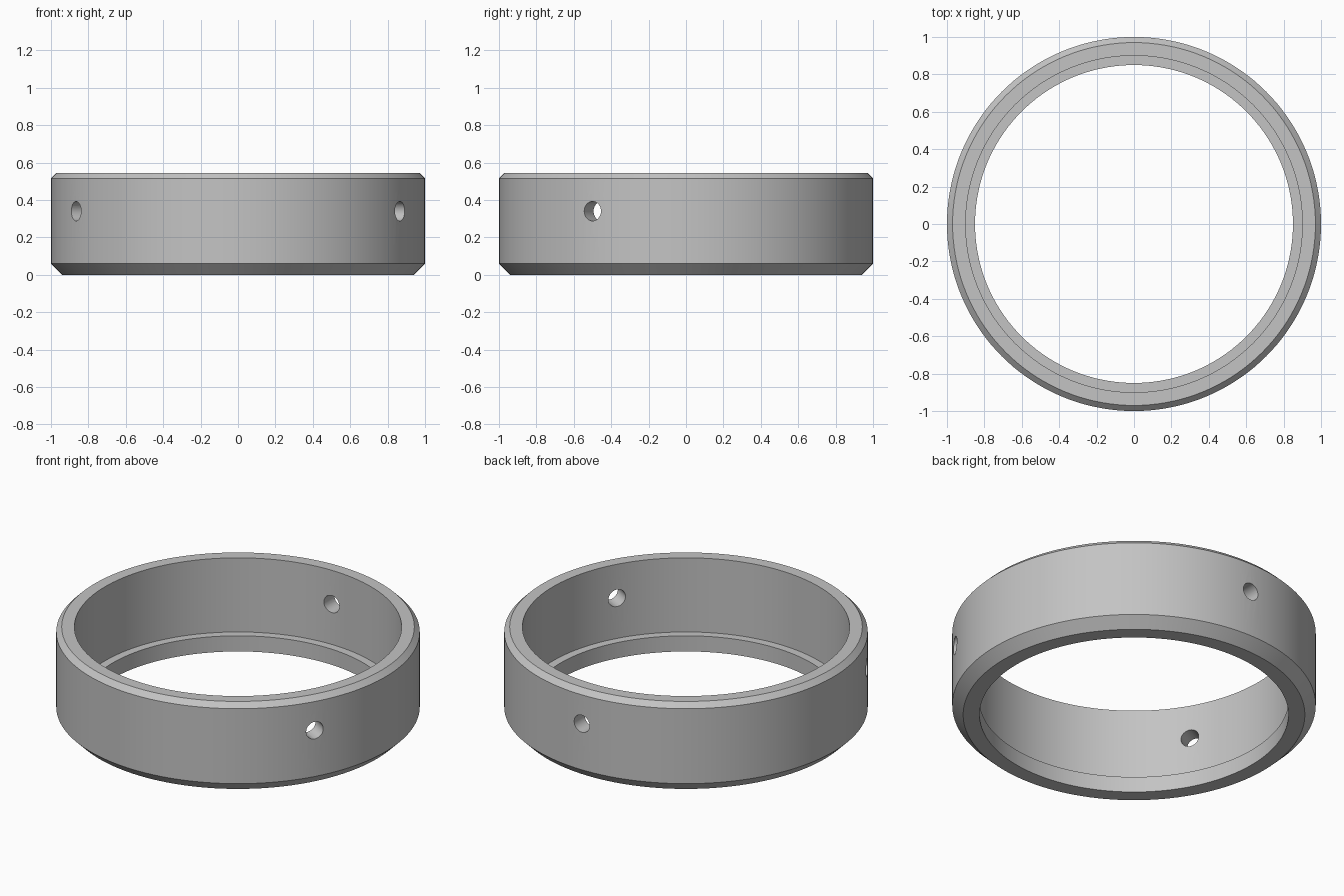
import bpy, bmesh, math
from mathutils import Matrix

if "Cube" in bpy.data.objects:
    bpy.data.objects.remove(bpy.data.objects["Cube"])

SEGMENTS = 144

grey = bpy.data.materials.new("grey metal")
grey.diffuse_color = (0.55, 0.55, 0.55, 1)
grey.use_nodes = True
grey.node_tree.nodes["Principled BSDF"].inputs["Base Color"].default_value = grey.diffuse_color


def add_object(name, bm):
    mesh = bpy.data.meshes.new(name)
    bmesh.ops.recalc_face_normals(bm, faces=bm.faces)
    bm.to_mesh(mesh)
    bm.free()
    mesh.materials.append(grey)
    obj = bpy.data.objects.new(name, mesh)
    bpy.context.collection.objects.link(obj)
    return obj


# Ring: closed (radius, height) section with chamfers and an inner ledge
section = [(0.85, 0), (0.94, 0), (1, 0.06), (1, 0.515),
           (0.97, 0.545), (0.90, 0.545), (0.90, 0.095), (0.85, 0.095)]
bm = bmesh.new()
loops = []
for i in range(SEGMENTS):
    a = math.tau * i / SEGMENTS
    loops.append([bm.verts.new((r * math.cos(a), r * math.sin(a), z)) for r, z in section])
for i, loop in enumerate(loops):
    after = loops[(i + 1) % SEGMENTS]
    for j in range(len(section)):
        k = (j + 1) % len(section)
        bm.faces.new((loop[j], after[j], after[k], loop[k]))
ring = add_object("ring", bm)

# Three radial screw holes, evenly spaced
bm = bmesh.new()
for degrees in (90, 210, 330):
    place = (Matrix.Rotation(math.radians(degrees), 4, 'Z')
             @ Matrix.Translation((0.95, 0, 0.34))
             @ Matrix.Rotation(math.pi / 2, 4, 'Y'))
    bmesh.ops.create_cone(bm, cap_ends=True, segments=32, radius1=0.052,
                          radius2=0.052, depth=0.3, matrix=place)
cutter = add_object("hole_cutter", bm)
cutter.hide_render = True

cut = ring.modifiers.new("screw holes", 'BOOLEAN')
cut.operation = 'DIFFERENCE'
cut.solver = 'EXACT'
cut.object = cutter

bpy.context.view_layer.objects.active = ring
ring.select_set(True)
cutter.select_set(False)
bpy.ops.object.modifier_apply(modifier=cut.name)
bpy.data.objects.remove(cutter)
bpy.ops.object.shade_smooth_by_angle(angle=math.radians(30))
